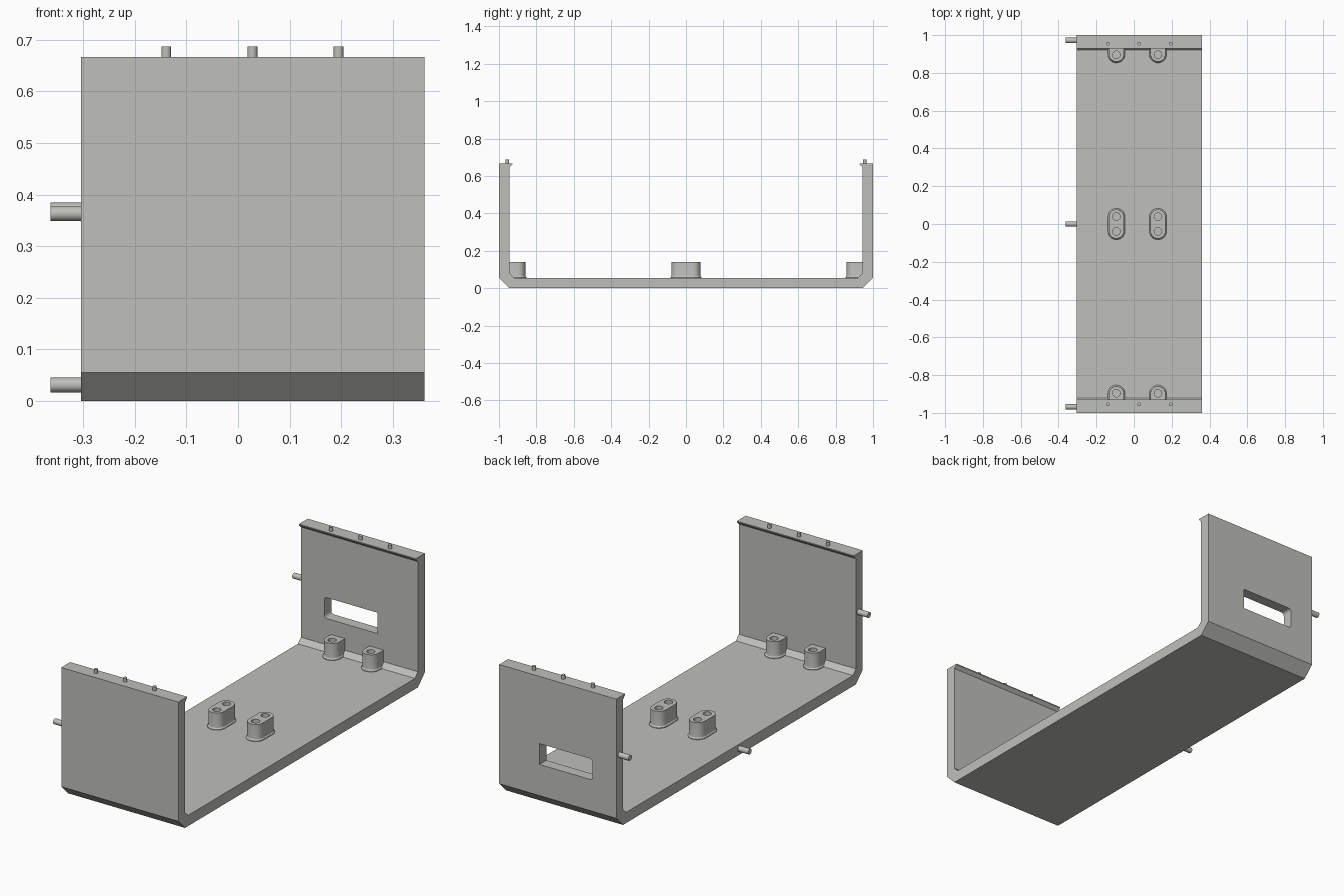
import bpy, bmesh, math
from mathutils import Matrix, Vector

if "Cube" in bpy.data.objects:
    bpy.data.objects.remove(bpy.data.objects["Cube"])

GREY = (0.52, 0.52, 0.49, 1)
mat = bpy.data.materials.new("light_grey")
mat.use_nodes = True
mat.diffuse_color = GREY
mat.node_tree.nodes["Principled BSDF"].inputs["Base Color"].default_value = GREY

X0, X1 = -0.304, 0.361      # side edges of the tray
TOP, WALL = 0.667, 0.055    # wall height and sheet thickness


def loft(name, rings):
    """Closed solid through rings holding equal numbers of points."""
    bm = bmesh.new()
    loops = [[bm.verts.new(p) for p in ring] for ring in rings]
    n = len(loops[0])
    for a, b in zip(loops, loops[1:]):
        for i in range(n):
            j = (i + 1) % n
            bm.faces.new((a[i], a[j], b[j], b[i]))
    bm.faces.new(loops[0])
    bm.faces.new(loops[-1])
    bmesh.ops.recalc_face_normals(bm, faces=bm.faces)
    mesh = bpy.data.meshes.new(name)
    bm.to_mesh(mesh)
    bm.free()
    mesh.materials.append(mat)
    obj = bpy.data.objects.new(name, mesh)
    bpy.context.collection.objects.link(obj)
    return obj


def activate(obj):
    bpy.ops.object.select_all(action="DESELECT")
    obj.select_set(True)
    bpy.context.view_layer.objects.active = obj


def smooth(obj):
    activate(obj)
    bpy.ops.object.shade_smooth_by_angle(angle=math.radians(30))


def cut(obj, cutter):
    cutter.hide_render = True
    mod = obj.modifiers.new("cut", "BOOLEAN")
    mod.operation, mod.solver, mod.object = "DIFFERENCE", "EXACT", cutter
    activate(obj)
    bpy.ops.object.modifier_apply(modifier=mod.name)
    bpy.data.objects.remove(cutter)


def rod(name, start, end, radius, sides=24):
    """Cylinder between two points."""
    a, b = Vector(start), Vector(end)
    turn = (b - a).to_track_quat("Z", "Y")
    circle = [turn @ (Matrix.Rotation(math.tau * i / sides, 3, "Z") @ Vector((radius, 0, 0)))
              for i in range(sides)]
    return loft(name, [[p + c for p in circle] for c in (a, b)])


# Tray: half profile mirrored and extruded across x
half = [(0.945, 0), (1, WALL), (1, TOP), (0.928, TOP), (0.928, 0.662),
        (0.944, 0.646), (0.944, 0.08), (0.92, WALL)]
profile = half + [(-y, z) for y, z in reversed(half)]
tray = loft("tray", [[(x, y, z) for y, z in profile] for x in (X0, X1)])

# Slot through the back wall, rounded on one side only
SL, SR, SB, ST, R = -0.17, 0.132, 0.215, 0.322, 0.015
slot = [(SR, SB), (SR, ST)]
for cz, start in ((ST - R, 90), (SB + R, 180)):
    for i in range(5):
        a = math.radians(start + 22.5 * i)
        slot.append((SL + R + R * math.cos(a), cz + R * math.sin(a)))
cut(tray, loft("slot_cutter", [[(x, y, z) for x, z in slot] for y in (0.85, 1.1)]))


def boss(name, x, y_low, y_high, round_low, round_high, holes):
    """Pillar with rounded or flat ends, a flared foot and blind holes."""
    def ring(z, grow):
        r = 0.04 + grow
        pts = []
        for y, side, is_round in ((y_high, 1, round_high), (y_low, -1, round_low)):
            for i in range(17):
                a = math.pi * i / 16
                dy = math.sin(a) * r if is_round else 0
                # flat ends keep the same point count along a straight edge
                pts.append((x + side * r * math.cos(a), y + side * dy, z))
        return pts
    obj = loft(name, [ring(0.04, 0.006), ring(0.058, 0.006), ring(0.064, 0.001),
                      ring(0.07, 0), ring(0.14, 0)])
    for y in holes:
        cut(obj, rod("hole_cutter", (x, y, 0.07), (x, y, 0.2), 0.02))
    smooth(obj)


for side, x in (("right", -0.093), ("left", 0.127)):
    boss(side + "_centre_boss", x, -0.037, 0.037, True, True, (-0.039, 0.039))
    boss(side + "_back_boss", x, 0.899, 0.95, True, False, (0.896,))
    boss(side + "_front_boss", x, -0.95, -0.899, False, True, (-0.896,))

# Locating pegs on top of both walls
for end, y in (("front", -0.955), ("back", 0.955)):
    for i in range(3):
        x = -0.139 + 0.167 * i
        smooth(rod(f"{end}_top_peg_{i + 1}", (x, y, TOP - 0.02), (x, y, 0.687), 0.0095, 16))

# Side pins on the right edge
for name, y, z in (("front", -0.968, 0.363), ("centre", 0, 0.031), ("back", 0.972, 0.37)):
    smooth(rod(name + "_side_pin", (-0.363, y, z), (X0 + 0.02, y, z), 0.0142))
